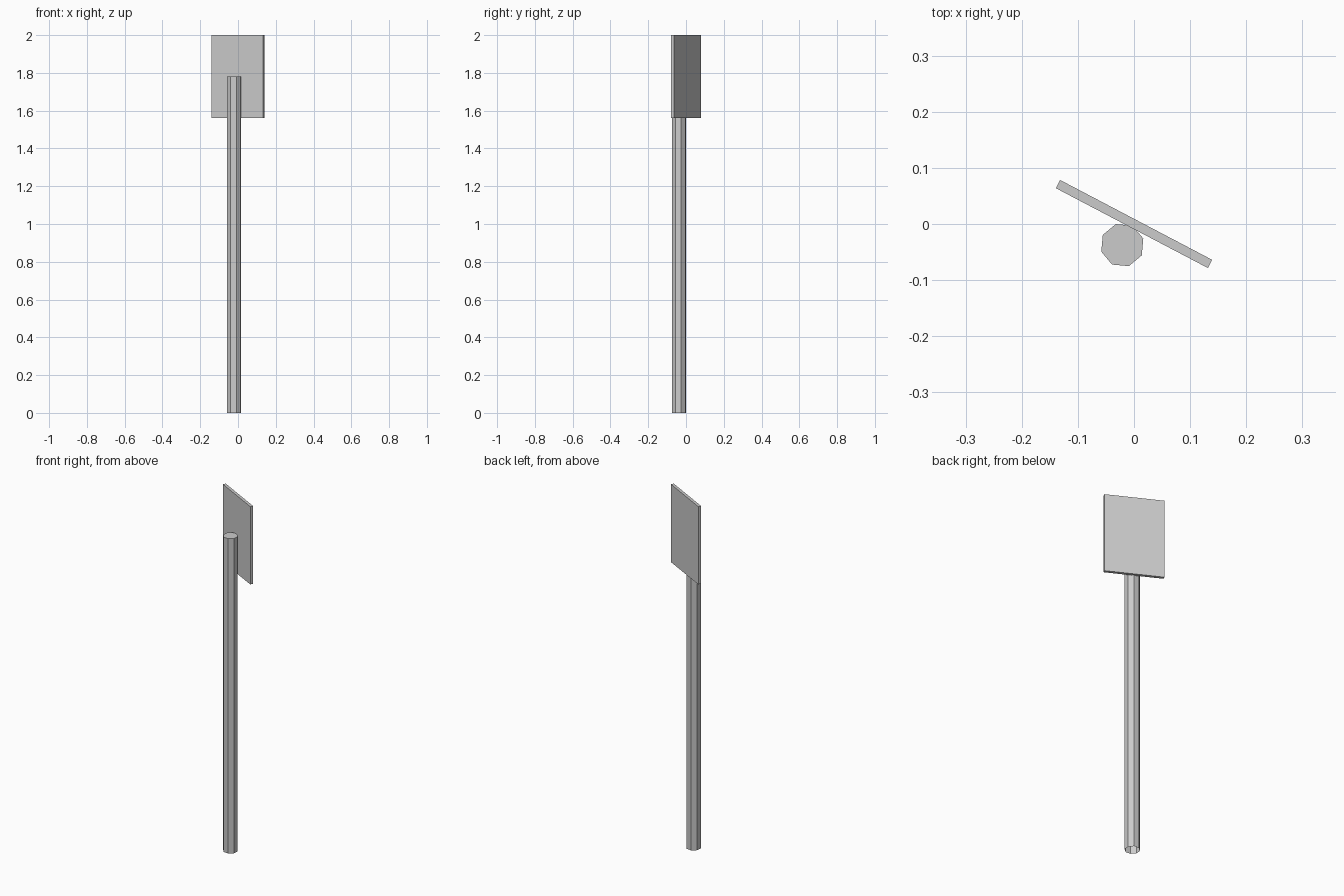
import bpy, bmesh, math
from mathutils import Matrix

if "Cube" in bpy.data.objects:
    bpy.data.objects.remove(bpy.data.objects["Cube"])

TURN = Matrix.Rotation(math.radians(-27.7), 4, 'Z')


def make_object(name, bm):
    mesh = bpy.data.meshes.new(name)
    bm.to_mesh(mesh)
    bm.free()
    obj = bpy.data.objects.new(name, mesh)
    bpy.context.collection.objects.link(obj)
    return obj


# Sign panel: thin upright plate
bm = bmesh.new()
bmesh.ops.create_cube(bm, size=1, matrix=TURN @ Matrix.Translation((0, 0, 1.78))
                      @ Matrix.Diagonal((0.306, 0.0165, 0.44, 1)))
make_object("sign_panel", bm)

# Post: eight-sided tube behind the panel, capped on top, open at the bottom
RADIUS, HEIGHT = 0.0392, 1.78
bm = bmesh.new()
ring = [bm.verts.new((RADIUS * math.cos(i * math.tau / 8),
                      RADIUS * math.sin(i * math.tau / 8), 0)) for i in range(8)]
face = bm.faces.new(ring)
top = bmesh.ops.extrude_face_region(bm, geom=[face])["geom"]
bmesh.ops.translate(bm, vec=(0, 0, HEIGHT),
                    verts=[g for g in top if isinstance(g, bmesh.types.BMVert)])
bottom = [f for f in bm.faces if all(v.co.z < 0.01 for v in f.verts)]
bmesh.ops.delete(bm, geom=bottom, context='FACES_ONLY')
bmesh.ops.recalc_face_normals(bm, faces=bm.faces)
bmesh.ops.transform(bm, matrix=TURN @ Matrix.Translation((-0.001, -0.043, 0)),
                    verts=bm.verts)
make_object("post", bm)
